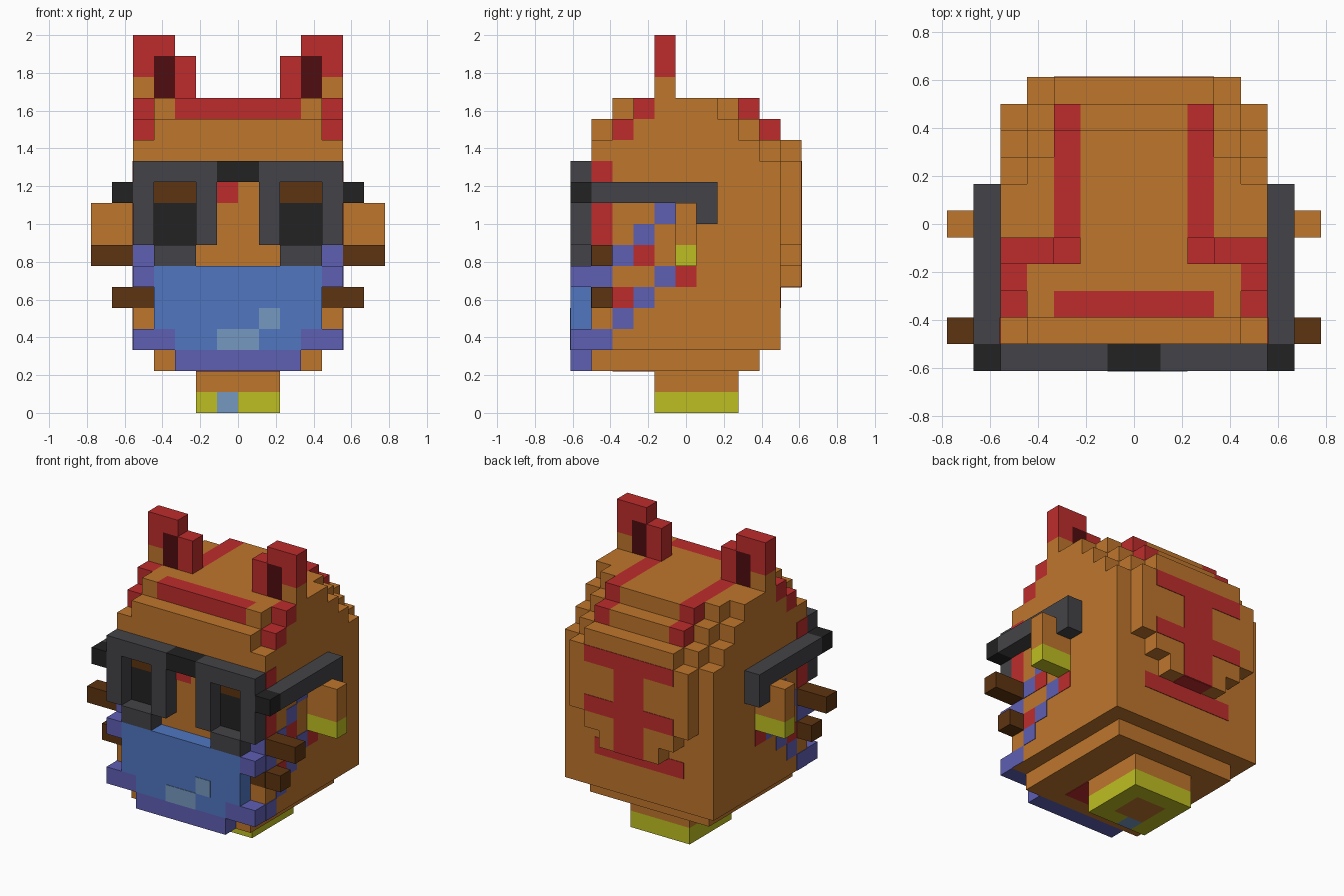
import bpy, bmesh

if "Cube" in bpy.data.objects:
    bpy.data.objects.remove(bpy.data.objects["Cube"], do_unlink=True)

UNIT = 1 / 9       # edge of one block
MID_Y = 5.5        # half the depth, in blocks
T = 0.03           # thickness of painted plates, in blocks


def material(name, rgb):
    color = [(c / 255 / 12.92 if c < 11 else ((c / 255 + 0.055) / 1.055) ** 2.4) for c in rgb] + [1]
    mat = bpy.data.materials.new(name)
    mat.use_nodes = True
    mat.diffuse_color = color
    shader = mat.node_tree.nodes["Principled BSDF"]
    shader.inputs["Base Color"].default_value = color
    shader.inputs["Roughness"].default_value = 0.9
    return mat


ORANGE = material("orange fur", (191, 118, 44))
RED = material("red stripe", (190, 44, 44))
MAROON = material("dark red inner ear", (80, 12, 15))
GRAY = material("dark gray frame", (68, 68, 72))
BLACK = material("black", (34, 34, 34))
BROWN = material("brown", (93, 52, 16))
PURPLE = material("purple strap", (94, 94, 180))
BLUE = material("blue cloth", (80, 118, 192))
PALE = material("pale blue", (118, 152, 192))
YELLOW = material("yellow", (190, 190, 35))


def part(name, mat, *boxes, mirror=False):
    """Boxes are x, y and z ranges in blocks; mirror repeats them on the other side."""
    bm = bmesh.new()
    for xs, ys, zs in boxes:
        sides = [xs, (-xs[1], -xs[0])] if mirror else [xs]
        for xr in sides:
            cube = bmesh.ops.create_cube(bm, size=1)
            for v in cube["verts"]:
                pick = [r[1] if c > 0 else r[0] for r, c in zip((xr, ys, zs), v.co)]
                v.co = (pick[0] * UNIT, (pick[1] - MID_Y) * UNIT, pick[2] * UNIT)
    mesh = bpy.data.meshes.new(name)
    bm.to_mesh(mesh)
    bm.free()
    mesh.materials.append(mat)
    obj = bpy.data.objects.new(name, mesh)
    bpy.context.collection.objects.link(obj)
    return obj


def mid(half):
    """Range centred on the middle plane."""
    return (-half, half)


def cell(n):
    """Range of a single block."""
    return (n, n + 1)


# Head: main block, chin and stepped crown
part("head", ORANGE, (mid(5), (1, 9), (3, 13)), (mid(5), cell(9), (3, 12)), (mid(4), cell(9), cell(12)))
part("chin", ORANGE, (mid(4), (1, 9), cell(2)))
part("lower_crown", ORANGE, (mid(4), (1, 9), cell(13)), (mid(2), cell(9), cell(13)))
part("lower_crown_sides", ORANGE, (cell(4), (3, 8), cell(13)), mirror=True)
part("upper_crown", ORANGE, (mid(3), (3, 5), cell(14)), (mid(2), (5, 9), cell(14)))
part("upper_crown_sides", ORANGE, ((3, 4), (2, 8), cell(14)), (cell(4), (4, 7), cell(14)), mirror=True)

# Crown stripes
part("brow_stripe", RED, (mid(3), cell(2), cell(14)))
part("crown_stripes", RED, (cell(2), (5, 9), cell(14)), (cell(2), cell(9), cell(13)), mirror=True)
part("temple_spots", RED, (cell(4), cell(2), cell(13)), (cell(4), cell(3), cell(14)), mirror=True)

# Back of the head: rounded pad with painted markings
part("back_pad", ORANGE, *[(mid(w), cell(10), z) for w, z in
     ((2, cell(6)), (3, cell(7)), (4, (8, 12)), (3, cell(12)))])
part("back_bars", RED, *[(mid(3), (11, 11 + T), cell(z)) for z in (8, 11)])
part("back_stem", RED, (mid(1), (11, 11 + T), (6, 8)), (mid(1), (11, 11 + T), (9, 11)),
     (mid(1), cell(10), (6 - T, 6)))
part("nape_bar", RED, (mid(3), (10, 10 + T), cell(5)))

# Upright ears
part("ear_bases", ORANGE, (cell(4), cell(4), cell(15)), mirror=True)
part("ear_edges", RED, (cell(4), cell(4), cell(16)), ((3, 5), cell(4), cell(17)),
     (cell(2), cell(4), (15, 17)), mirror=True)
part("inner_ears", MAROON, (cell(3), cell(4), (15, 17)), mirror=True)

# Side ears with earrings
part("side_ears", ORANGE, ((5, 7), cell(5), (8, 10)), mirror=True)
part("earrings", YELLOW, ((5, 7), cell(5), cell(7)), mirror=True)

# Neck and collar
part("neck", ORANGE, (mid(2), (4, 8), cell(1)), (mid(1), (5, 7), cell(0)))
part("collar_sides", YELLOW, (cell(1), (4, 8), cell(0)), mirror=True)
part("collar_middle", YELLOW, (mid(1), cell(7), cell(0)), (cell(0), cell(4), cell(0)))
part("collar_tag", PALE, (cell(-1), cell(4), cell(0)))
part("throat_patch", RED, (mid(2), (2, 4), (2 - T, 2)))

# Glasses
part("glasses_frame", GRAY, ((1, 5), cell(0), cell(11)), (cell(4), cell(0), (8, 11)),
     (cell(1), cell(0), (8, 11)), ((2, 4), cell(0), cell(7)), mirror=True)
part("glasses_bridge", BLACK, (mid(1), cell(0), cell(11)))
part("glasses_hinges", BLACK, (cell(5), cell(0), cell(10)), mirror=True)
part("glasses_arms", GRAY, (cell(5), (1, 7), cell(10)), (cell(5), cell(6), cell(9)), mirror=True)

# Eyes and brow, painted on the face
FACE = (1 - T, 1)
part("eyes", BLACK, ((2, 4), FACE, (8, 10)), mirror=True)
part("eyelids", BROWN, ((2, 4), FACE, cell(10)), mirror=True)
part("forehead_spot", RED, (cell(-1), FACE, cell(10)))

# Whiskers
part("whiskers", BROWN, ((5, 7), cell(1), cell(7)), (cell(5), cell(1), cell(5)),
     (cell(4), FACE, cell(5)), mirror=True)

# Face mask
part("mask", BLUE, (mid(4), cell(0), (4, 7)), (mid(3), cell(0), cell(3)))
part("mask_shine", PALE, (cell(1), (-T, 0), cell(4)), (mid(1), (-T, 0), cell(3)))
part("mask_hem", PURPLE, (mid(3), cell(0), cell(2)))
part("mask_ties", PURPLE, (cell(4), cell(0), cell(6)), ((3, 5), cell(0), cell(3)),
     (cell(4), FACE, cell(7)), mirror=True)

# Straps and fur marks painted on the cheeks
CHEEK = (5, 5 + T)
strap = [(1, 3), (1, 6), (2, 4), (3, 5), (4, 6), (2, 7), (3, 8), (4, 9)]
marks = [(1, 8), (1, 9), (1, 10), (1, 11), (2, 5), (3, 7), (5, 6)]
for name, mat, spots in (("cheek_straps", PURPLE, strap), ("cheek_marks", RED, marks)):
    part(name, mat, *[(CHEEK, cell(y), cell(z)) for y, z in spots], mirror=True)
